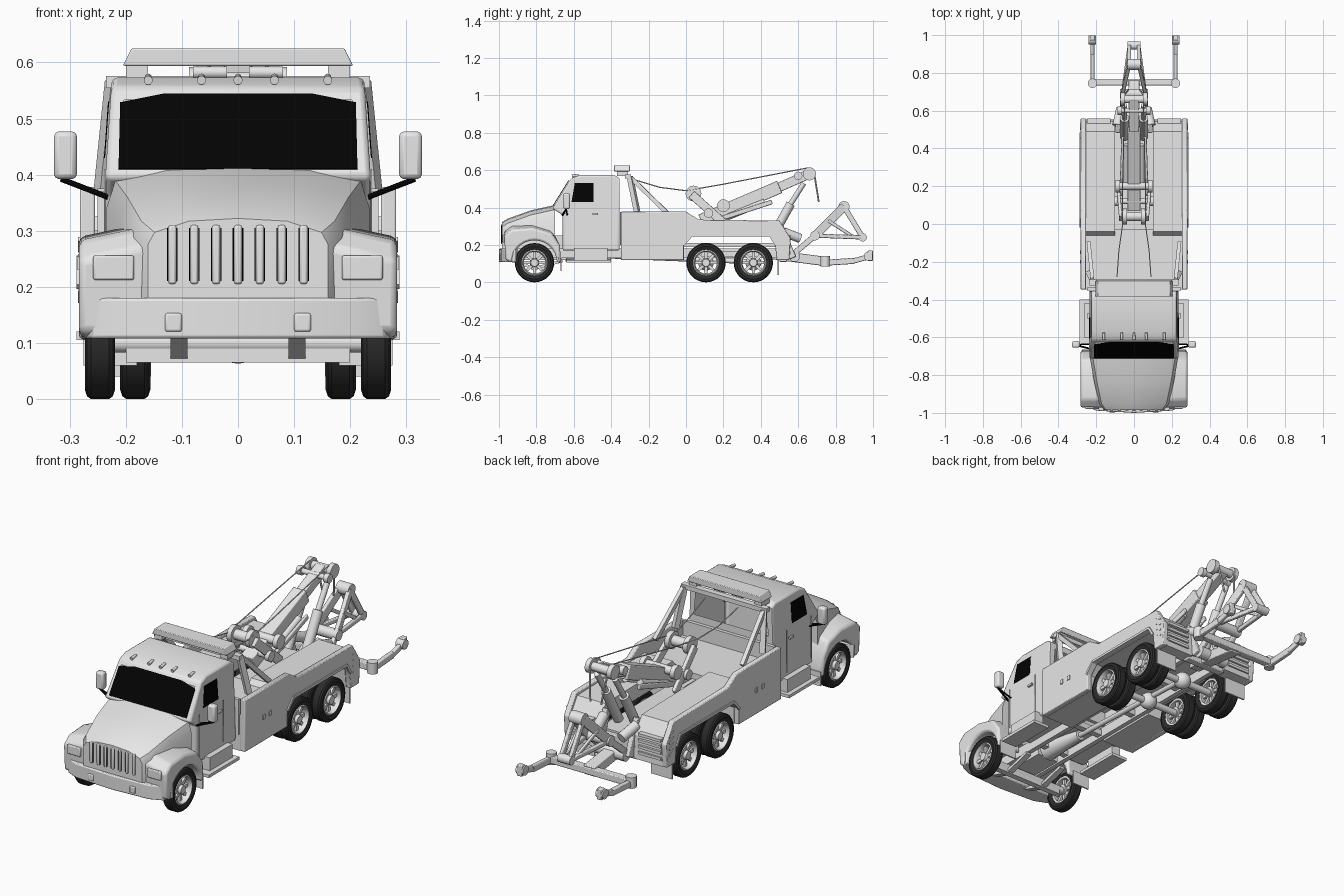
import bpy, bmesh, math
from mathutils import Vector, Matrix

cube = bpy.data.objects.get("Cube")
if cube:
    bpy.data.objects.remove(cube, do_unlink=True)


def material(name, value):
    m = bpy.data.materials.new(name)
    m.use_nodes = True
    col = (value, value, value, 1)
    m.diffuse_color = col
    m.node_tree.nodes["Principled BSDF"].inputs["Base Color"].default_value = col
    return m


GREY = material("light grey paint", 0.8)
TYRE = material("dark rubber", 0.025)
BLACK = material("black glass", 0.001)


def finish(name, bm, mat=GREY, mirror=False, bevel=0, smooth=True):
    bmesh.ops.recalc_face_normals(bm, faces=bm.faces)
    mesh = bpy.data.meshes.new(name)
    bm.to_mesh(mesh)
    bm.free()
    mesh.materials.append(mat)
    ob = bpy.data.objects.new(name, mesh)
    bpy.context.collection.objects.link(ob)
    if smooth:
        bpy.ops.object.select_all(action='DESELECT')
        ob.select_set(True)
        bpy.context.view_layer.objects.active = ob
        bpy.ops.object.shade_smooth_by_angle(angle=math.radians(35))
    if bevel:
        b = ob.modifiers.new("Bevel", 'BEVEL')
        b.width, b.segments, b.angle_limit = bevel, 2, math.radians(35)
    if mirror:
        ob.modifiers.new("Mirror", 'MIRROR').use_mirror_merge = False


def aim(p, q):
    p, q = Vector(p), Vector(q)
    rot = (q - p).to_track_quat('Z', 'Y').to_matrix().to_4x4()
    return Matrix.Translation((p + q) / 2) @ rot, (q - p).length


def rod(bm, p, q, r, r2=None, n=14):
    m, length = aim(p, q)
    bmesh.ops.create_cone(bm, cap_ends=True, segments=n, radius1=r,
                          radius2=r if r2 is None else r2, depth=length, matrix=m)


def beam(bm, p, q, w, h):
    m, length = aim(p, q)
    bmesh.ops.create_cube(bm, size=1, matrix=m @ Matrix.Diagonal((w, h, length, 1)))


def box(bm, x0, x1, y0, y1, z0, z1):
    c = Matrix.Translation(((x0 + x1) / 2, (y0 + y1) / 2, (z0 + z1) / 2))
    bmesh.ops.create_cube(bm, size=1, matrix=c @ Matrix.Diagonal((x1 - x0, y1 - y0, z1 - z0, 1)))


def poly(bm, pts, vec):
    face = bm.faces.new([bm.verts.new(p) for p in pts])
    ext = bmesh.ops.extrude_face_region(bm, geom=[face], use_keep_orig=True)
    bmesh.ops.translate(bm, vec=vec, verts=[v for v in ext["geom"] if isinstance(v, bmesh.types.BMVert)])


def prism(bm, yz, x0, x1):
    poly(bm, [(x0, y, z) for y, z in yz], (x1 - x0, 0, 0))


def bridge(bm, rings, closed=False):
    n = len(rings[0])
    pairs = list(zip(rings, rings[1:])) + ([(rings[-1], rings[0])] if closed else [])
    for a, b in pairs:
        for i in range(n):
            bm.faces.new((a[i], a[(i + 1) % n], b[(i + 1) % n], b[i]))


def lathe(bm, profile, c, n=32):
    rings = []
    for dx, r in profile:
        angles = [math.tau * i / n for i in range(n)]
        rings.append([bm.verts.new((c[0] + dx, c[1] + r * math.cos(a), c[2] + r * math.sin(a))) for a in angles])
    bridge(bm, rings, True)


new = bmesh.new

# Hood lofted from nose to cowl
bm = new()
rings = []
for y, w, h in ((-.985, .16, .322), (-.95, .185, .342), (-.83, .212, .385), (-.70, .235, .414)):
    half = [(w, .18), (w, .18 + .68 * (h - .18)), (.93 * w, h - .025), (.55 * w, h - .005), (0, h)]
    pts = half + [(-x, z) for x, z in half[-2::-1]]
    rings.append([bm.verts.new((x, y, z)) for x, z in pts])
bridge(bm, rings)
bm.faces.new(rings[0])
bm.faces.new(rings[-1])
finish("hood", bm)

# Hollow cab, slightly narrower toward the roof, open at windshield and rear window
bm = new()
prism(bm, [(-.66, .17), (-.66, .36), (-.715, .395), (-.615, .555), (-.57, .573), (-.38, .573),
           (-.355, .555), (-.355, .17)], -.237, .237)
for v in bm.verts:
    v.co.x *= 1 - .3 * max(0, v.co.z - .4)
bmesh.ops.recalc_face_normals(bm, faces=bm.faces)
bm.normal_update()
front = max(bm.faces, key=lambda f: f.normal.dot(Vector((0, -.83, .55))))
back = max(bm.faces, key=lambda f: f.normal.y)
bmesh.ops.inset_region(bm, faces=[front], thickness=.034)
bmesh.ops.inset_region(bm, faces=[back], thickness=.045)
for v in back.verts:
    v.co.z = max(v.co.z, .41)
bmesh.ops.delete(bm, geom=[front, back], context='FACES')
finish("cab", bm, bevel=.01)

# Fenders with a round wheel arch, tops sloping outward
bm = new()
arch = [(-.81 + .12 * math.cos(a), .105 + .12 * math.sin(a)) for a in (math.pi * i / 14 for i in range(15))]
prism(bm, [(-.965, .12), (-.972, .255), (-.93, .29), (-.82, .297), (-.72, .27), (-.675, .2), (-.668, .105)] + arch,
      .15, .283)
for v in bm.verts:
    if v.co.z > .25:
        v.co.z += .02 if v.co.x < .2 else -.008
finish("front_fender", bm, mirror=True, bevel=.012)

# Bowed bumper
bm = new()
side = [(.2, -.988), (.262, -.962), (.285, -.915), (.255, -.9)]
outline = [(0, -1)] + side + [(-x, y) for x, y in side[::-1]]
poly(bm, [(x, y, .108) for x, y in outline], (0, 0, .072))
finish("front_bumper", bm, bevel=.005)

# Grille bars with dark slots, headlights and fog lamps
bm = new()
for i in range(-3, 4):
    box(bm, i * .039 - .007, i * .039 + .007, -.99, -.975, .205, .31)
finish("grille_bars", bm, bevel=.004)
bm = new()
for i in range(-3, 4):
    for s in (-1, 1):
        box(bm, i * .039 + s * .0085 - .001, i * .039 + s * .0085 + .001, -.988, -.982, .21, .305)
finish("grille_slots", bm, BLACK, smooth=False)
bm = new()
box(bm, .185, .258, -.98, -.965, .212, .256)
box(bm, .1, .13, -.998, -.98, .12, .153)
finish("headlights_and_fog_lamps", bm, mirror=True, bevel=.004)

# Windows
bm = new()


def shield(x, z):
    return (x, -.715 + (z - .395) * .625 - .003, z)


poly(bm, [shield(*p) for p in ((-.213, .409), (.213, .409), (.21, .527), (.13, .543), (-.13, .543), (-.21, .527))],
     (0, -.003, .002))
finish("windshield", bm, BLACK, smooth=False)
bm = new()
poly(bm, [(.239 * (1 - .3 * (z - .4)), y, z) for y, z in ((-.612, .43), (-.495, .43), (-.495, .53), (-.595, .53))],
     (.002, 0, 0))
finish("side_window", bm, BLACK, mirror=True, smooth=False)

# Mirrors on black arms
bm = new()
box(bm, .287, .328, -.655, -.62, .392, .477)
finish("door_mirror", bm, mirror=True, bevel=.009)
bm = new()
rod(bm, (.232, -.66, .36), (.315, -.64, .392), .005)
rod(bm, (.232, -.635, .36), (.315, -.64, .392), .004)
finish("mirror_arm", bm, BLACK, mirror=True)

# Door trim, cab steps and mudflaps
bm = new()
for y in (-.645, -.455):
    box(bm, .236, .239, y, y + .003, .2, .41)
box(bm, .236, .246, -.5, -.47, .36, .37)
box(bm, .2, .288, -.64, -.40, .105, .12)
box(bm, .215, .265, -.60, -.42, .12, .185)
box(bm, .18, .275, -.672, -.665, .06, .13)
box(bm, .155, .272, .49, .498, .04, .13)
finish("steps_and_mudflaps", bm, mirror=True, smooth=False)

# Light bar, roof lamps and its feet
bm = new()
poly(bm, [(x, -.385, z) for x, z in ((-.205, .594), (.205, .594), (.19, .625), (-.19, .625))], (0, .085, 0))
finish("light_bar", bm, bevel=.003)
bm = new()
for x in (-.18, .18):
    box(bm, x - .02, x + .02, -.37, -.31, .568, .596)
for x in (-.16, -.065, 0, .065, .16):
    rod(bm, (x, -.61, .568), (x, -.575, .574), .008, .006)
for x in (-.05, .05):
    rod(bm, (x - .03, -.34, .582), (x + .03, -.34, .582), .011)
finish("roof_lamps_and_feet", bm)

# Headache rack behind the cab
bm = new()
beam(bm, (-.235, -.31, .565), (.235, -.31, .565), .03, .022)
for s in (-1, 1):
    beam(bm, (s * .22, -.3, .565), (s * .24, -.26, .37), .026, .026)
    beam(bm, (s * .22, -.295, .56), (s * .24, -.1, .37), .02, .022)
finish("rack_frame", bm, smooth=False)

# Wrecker body: outer skin with wheel cutout, inner boxes, deck floors
low = [(.552, .12), (.485, .12), (.475, .21), (.45, .245), (.03, .245), (-.012, .2), (-.012, .12), (-.347, .12)]
bm = new()
prism(bm, [(-.347, .378), (0, .378), (.07, .335), (.5, .33), (.56, .235)] + low, .255, .282)
finish("body_side", bm, mirror=True, bevel=.004)
bm = new()
prism(bm, [(-.347, .3), (-.06, .3), (-.04, .325), (.49, .315), (.545, .235)] + low, .1, .256)
finish("body_inner_box", bm, mirror=True, smooth=False)
bm = new()
box(bm, -.11, .11, -.347, -.03, .27, .3)
box(bm, -.11, .11, -.04, .52, .19, .21)
box(bm, -.25, .25, -.352, -.335, .2, .375)
finish("deck", bm, smooth=False)

# Locker latches, fender lips, rear slats
bm = new()
for y in (-.2, -.15):
    box(bm, .28, .286, y - .009, y + .009, .23, .252)
lip = [(-.015, .2), (.03, .25), (.45, .25), (.48, .2)]
for (ya, za), (yb, zb) in zip(lip, lip[1:]):
    beam(bm, (.283, ya, za), (.283, yb, zb), .01, .012)
for z in (.15, .18, .21, .24):
    box(bm, .125, .25, .53, .558, z, z + .014)
    beam(bm, (.282, .5, z + .045), (.282, .535, z + .025), .006, .008)
finish("body_trim", bm, mirror=True, smooth=False)

# Wheels
rear = [(y, x) for y in (.107, .36) for x in (.246, .183)]
tyres, rims = new(), new()
for y, x in [(-.81, .246)] + rear:
    c = (x, y, .105)
    lathe(tyres, [(-.021, .068), (-.027, .088), (-.023, .1), (-.016, .105), (.016, .105), (.023, .1),
                  (.027, .088), (.021, .068)], c)
    lathe(rims, [(.021, .071), (.025, .064), (.012, .058), (-.018, .058), (-.02, .071)], c)
    for k in range(8):
        a = math.tau * k / 8
        d = Vector((0, math.cos(a), math.sin(a)))
        beam(rims, Vector(c) + d * .018, Vector(c) + d * .062, .012, .016)
    rod(rims, (x - .02, y, .105), (x + .02, y, .105), .027, .02)
finish("tyres", tyres, TYRE, mirror=True)
finish("wheel_rims", rims, mirror=True)

# Chassis rails, springs, axles, drivetrain
bm = new()
for s in (-1, 1):
    box(bm, s * .09 - .012, s * .09 + .012, -.93, .55, .13, .18)
    beam(bm, (s * .105, -.93, .115), (s * .105, -.81, .075), .03, .015)
    beam(bm, (s * .105, -.81, .075), (s * .105, -.66, .115), .03, .015)
    beam(bm, (s * .105, .08, .15), (s * .105, .39, .15), .03, .03)
for y in (-.9, -.6, -.35, -.1, .23, .5):
    box(bm, -.09, .09, y - .015, y + .015, .14, .17)
box(bm, -.06, .06, -.88, -.64, .12, .25)
box(bm, -.2, .2, -.825, -.795, .065, .09)
finish("chassis_frame", bm, smooth=False)
bm = new()
for y in (-.81, .107, .36):
    rod(bm, (-.24, y, .1), (.24, y, .1), .017)
for y in (.107, .36):
    bmesh.ops.create_uvsphere(bm, u_segments=16, v_segments=10, radius=.042, matrix=Matrix.Translation((0, y, .105)))
rod(bm, (0, -.64, .16), (0, -.4, .14), .05, .025)
rod(bm, (0, -.4, .14), (0, .36, .11), .013)
finish("axles_and_driveshaft", bm)

# Telescopic boom
bm = new()
beam(bm, (0, .08, .33), (0, .5, .51), .07, .07)
beam(bm, (0, .48, .5), (0, .66, .58), .05, .05)
for s in (-1, 1):
    beam(bm, (s * .07, .03, .47), (s * .085, .21, .31), .018, .045)
    beam(bm, (s * .07, .15, .33), (s * .06, .46, .43), .014, .025)
finish("boom_and_mast", bm, bevel=.004)

# Winches, pulleys, lift cylinders
bm = new()
for y, z, r, w in ((.04, .475, .042, .05), (.2, .41, .034, .085), (.12, .37, .025, .09), (.66, .58, .035, .06),
                   (.6, .57, .022, .075)):
    rod(bm, (-w, y, z), (w, y, z), r * .6)
    for s in (-1, 1):
        rod(bm, (s * w - .012, y, z), (s * w + .012, y, z), r, n=20)
for s in (-1, 1):
    rod(bm, (s * .05, .46, .24), (s * .05, .56, .42), .024)
    rod(bm, (s * .05, .56, .42), (s * .05, .63, .53), .014)
    rod(bm, (s * .04, .2, .34), (s * .04, .42, .43), .017)
    rod(bm, (s * .09, .52, .27), (s * .07, .61, .235), .025)
finish("winches_and_cylinders", bm)

# Cables and hanging chains
bm = new()
for s in (-1, 1):
    path = [(s * .09, -.28, .55), (s * .08, -.14, .508), (s * .06, 0, .49), (s * .06, .2, .525), (s * .05, .65, .612)]
    for p, q in zip(path, path[1:]):
        rod(bm, p, q, .003, n=6)
    rod(bm, (s * .05, .685, .585), (s * .03, .71, .43), .005, n=6)
finish("cables", bm)

# Underlift: pivoting triangle, tow beam, crossbar and wheel-lift arms
bm = new()
for s in (-1, 1):
    top, tail, foot = (s * .025, .845, .405), (s * .025, .945, .24), (s * .06, .69, .25)
    beam(bm, top, foot, .02, .045)
    beam(bm, top, tail, .018, .028)
    beam(bm, foot, tail, .018, .022)
    beam(bm, (s * .05, .76, .33), (s * .025, .9, .24), .012, .018)
    beam(bm, (s * .07, .56, .14), (s * .06, .69, .25), .02, .03)
    beam(bm, (s * .085, .5, .3), (s * .085, .57, .13), .025, .04)
    beam(bm, (s * .22, .745, .105), (s * .22, .9, .115), .022, .032)
    beam(bm, (s * .22, .89, .113), (s * .22, .97, .135), .02, .028)
    beam(bm, (s * .22, .985, .115), (s * .22, .985, .17), .028, .028)
beam(bm, (0, .45, .15), (0, .76, .11), .06, .05)
beam(bm, (-.235, .75, .11), (.235, .75, .11), .035, .035)
box(bm, -.11, .11, .5, .54, .11, .2)
finish("underlift", bm, bevel=.004)
bm = new()
for y, z, r, w in ((.845, .405, .03, .035), (.945, .24, .022, .035), (.69, .25, .026, .075), (.58, .14, .03, .08)):
    rod(bm, (-w, y, z), (w, y, z), r)
for s in (-1, 1):
    rod(bm, (s * .22, .745, .085), (s * .22, .745, .14), .025)
    rod(bm, (s * .2, .975, .14), (s * .24, .975, .14), .024)
finish("underlift_pivots", bm)
